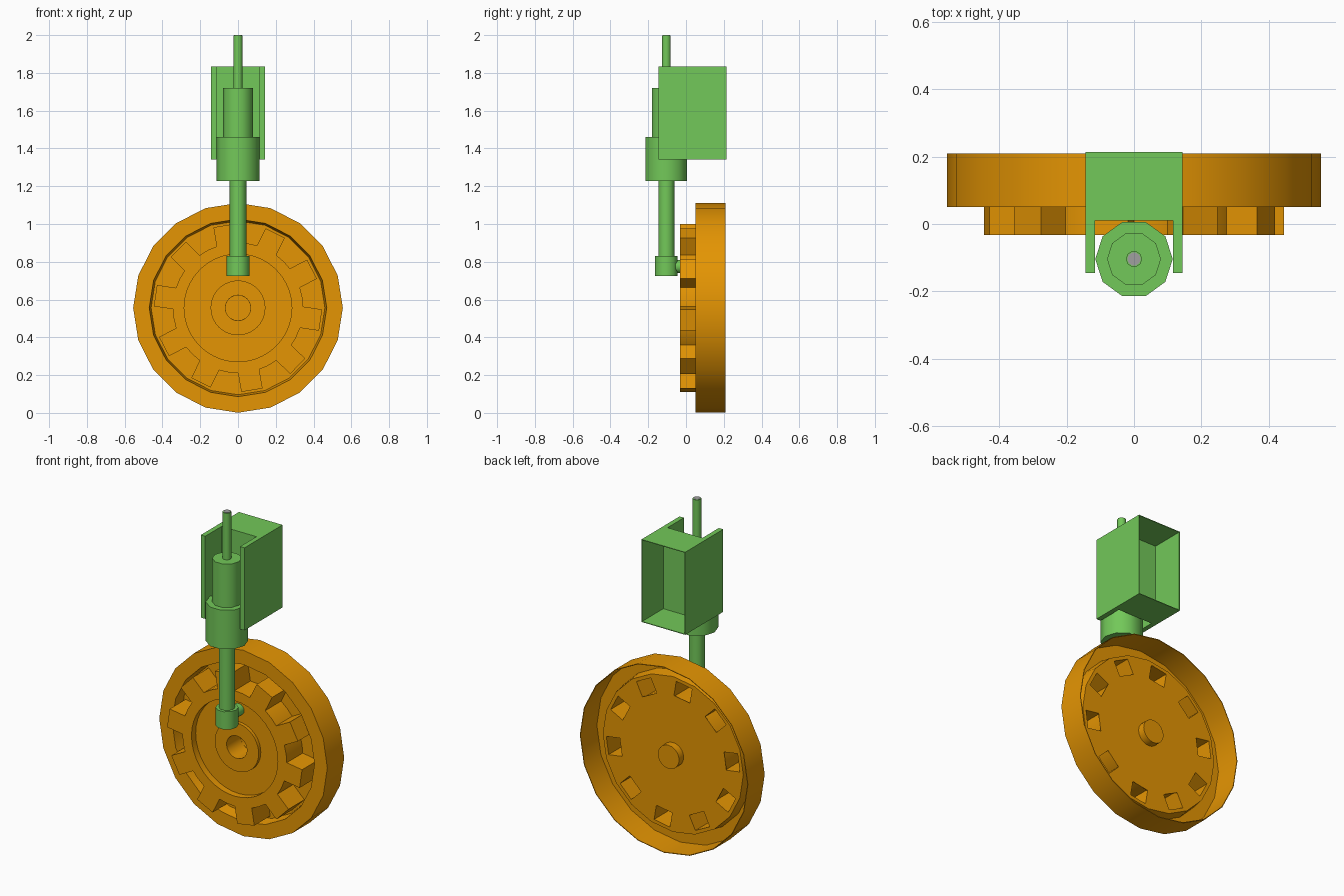
import bpy, bmesh, math
from mathutils import Matrix, Vector

if "Cube" in bpy.data.objects:
    bpy.data.objects.remove(bpy.data.objects["Cube"], do_unlink=True)


def material(name, color):
    m = bpy.data.materials.new(name)
    m.use_nodes = True
    m.diffuse_color = color
    m.node_tree.nodes["Principled BSDF"].inputs["Base Color"].default_value = color
    return m


ORANGE = material("orange", (0.78, 0.30, 0.001, 1))
GREEN = material("green", (0.17, 0.58, 0.10, 1))
GREY = material("grey", (0.35, 0.35, 0.35, 1))


def finish(name, bm, mat, smooth=False):
    bmesh.ops.recalc_face_normals(bm, faces=bm.faces)
    mesh = bpy.data.meshes.new(name)
    bm.to_mesh(mesh)
    bm.free()
    mesh.materials.append(mat)
    ob = bpy.data.objects.new(name, mesh)
    bpy.context.collection.objects.link(ob)
    if smooth:
        bpy.ops.object.select_all(action="DESELECT")
        ob.select_set(True)
        bpy.context.view_layer.objects.active = ob
        bpy.ops.object.shade_smooth_by_angle(angle=math.radians(40))
    return ob


def lathe(name, profile, sides, mat, centre, axis):
    """Turn (radius, distance) pairs about the y or z axis."""
    bm = bmesh.new()
    rings = []
    for r, d in profile:
        ring = []
        for i in range(sides if r > 0 else 1):
            a = math.tau * i / sides
            u, v = r * math.cos(a), r * math.sin(a)
            p = Vector((u, d, v)) if axis == "y" else Vector((u, v, d))
            ring.append(bm.verts.new(p + Vector(centre)))
        rings.append(ring)
    for a, b in zip(rings, rings[1:]):
        for i in range(sides):
            j = (i + 1) % sides
            corners = [a[i % len(a)], a[j % len(a)], b[j % len(b)], b[i % len(b)]]
            bm.faces.new(list(dict.fromkeys(corners)))
    return finish(name, bm, mat, True)


def add_box(bm, low, high, turn=Matrix()):
    low, high = Vector(low), Vector(high)
    size = high - low
    place = turn @ Matrix.Translation((low + high) / 2) @ Matrix.Diagonal((*size, 1))
    bmesh.ops.create_cube(bm, size=1, matrix=place)


# Thin wheel shell: hub cup, web, front annulus and outer rim, open at the back
HUB = (0, 0, 0.556)
FRONT, WEB = -0.032, 0.12
shell = lathe("wheel_shell", [(0, 0.161), (0.067, 0.161), (0.067, 0.118), (0.46, 0.118),
                              (0.47, 0.05), (0.555, 0.05), (0.555, 0.209), (0.551, 0.209),
                              (0.551, 0.054), (0.474, 0.054), (0.464, 0.122),
                              (0.07, 0.122), (0.07, 0.165), (0, 0.165)],
              20, ORANGE, HUB, "y")

# Gear core with stepped recess, closed at the back by the web
lathe("gear_core", [(0.067, WEB), (0.067, -0.012), (0.145, -0.012), (0.145, 0.008),
                    (0.285, 0.008), (0.285, FRONT), (0.345, FRONT), (0.345, WEB)],
      40, ORANGE, HUB, "y")

# Ten hollow square teeth, open at the back through sockets in the web
teeth, sockets = bmesh.new(), bmesh.new()
HALF, ROOT, TIP, T = 0.057, 0.335, 0.442, 0.004
for i in range(10):
    turn = Matrix.Translation(HUB) @ Matrix.Rotation(-math.radians(27.6 + 36 * i), 4, "Y")
    add_box(teeth, (ROOT, FRONT, -HALF), (TIP, FRONT + T, HALF), turn)
    add_box(teeth, (TIP - T, FRONT + T, -HALF), (TIP, WEB, HALF), turn)
    for z in (-HALF, HALF - T):
        add_box(teeth, (ROOT, FRONT + T, z), (TIP - T, WEB, z + T), turn)
    add_box(sockets, (0.348, 0.1, T - HALF), (TIP - T, 0.14, HALF - T), turn)
finish("gear_teeth", teeth, ORANGE)
cutter = finish("socket_cutter", sockets, ORANGE)
cutter.hide_render = True
cutter.hide_set(True)
cut = shell.modifiers.new("sockets", "BOOLEAN")
cut.operation, cut.solver, cut.object = "DIFFERENCE", "EXACT", cutter

# Crank pin between the web and the rod end
lathe("crank_pin", [(0, -0.1), (0.035, -0.1), (0.035, WEB), (0, WEB)],
      16, GREEN, (0, 0, 0.775), "y")

# Upright cylinder stack
for name, r, bottom, top, mat in (("rod_end", 0.062, 0.724, 0.83, GREEN),
                                  ("lower_rod", 0.044, 0.8, 1.25, GREEN),
                                  ("collar", 0.115, 1.227, 1.46, GREEN),
                                  ("cylinder_body", 0.08, 1.44, 1.72, GREEN),
                                  ("upper_rod", 0.024, 1.7, 1.998, GREEN),
                                  ("rod_cap", 0.02, 1.996, 2.0, GREY)):
    lathe(name, [(0, bottom), (r, bottom), (r, top), (0, top)],
          10, mat, (0, -0.104, 0), "z")

# Bracket: two front flanges, a thin web, and a thin box open at the back
W, LOW, HIGH, BACK = 0.144, 1.342, 1.835, 0.214
bm = bmesh.new()
add_box(bm, (-W, 0.01, LOW), (W, 0.01 + T, HIGH))
for s in (-1, 1):
    inner, outer, wall = s * 0.115, s * W, s * (W - T)
    add_box(bm, (min(inner, outer), -0.145, LOW), (max(inner, outer), 0.01, HIGH))
    add_box(bm, (min(wall, outer), 0.01 + T, LOW), (max(wall, outer), BACK, HIGH))
for z in (LOW, HIGH - T):
    add_box(bm, (T - W, 0.01 + T, z), (W - T, BACK, z + T))
finish("bracket", bm, GREEN)
